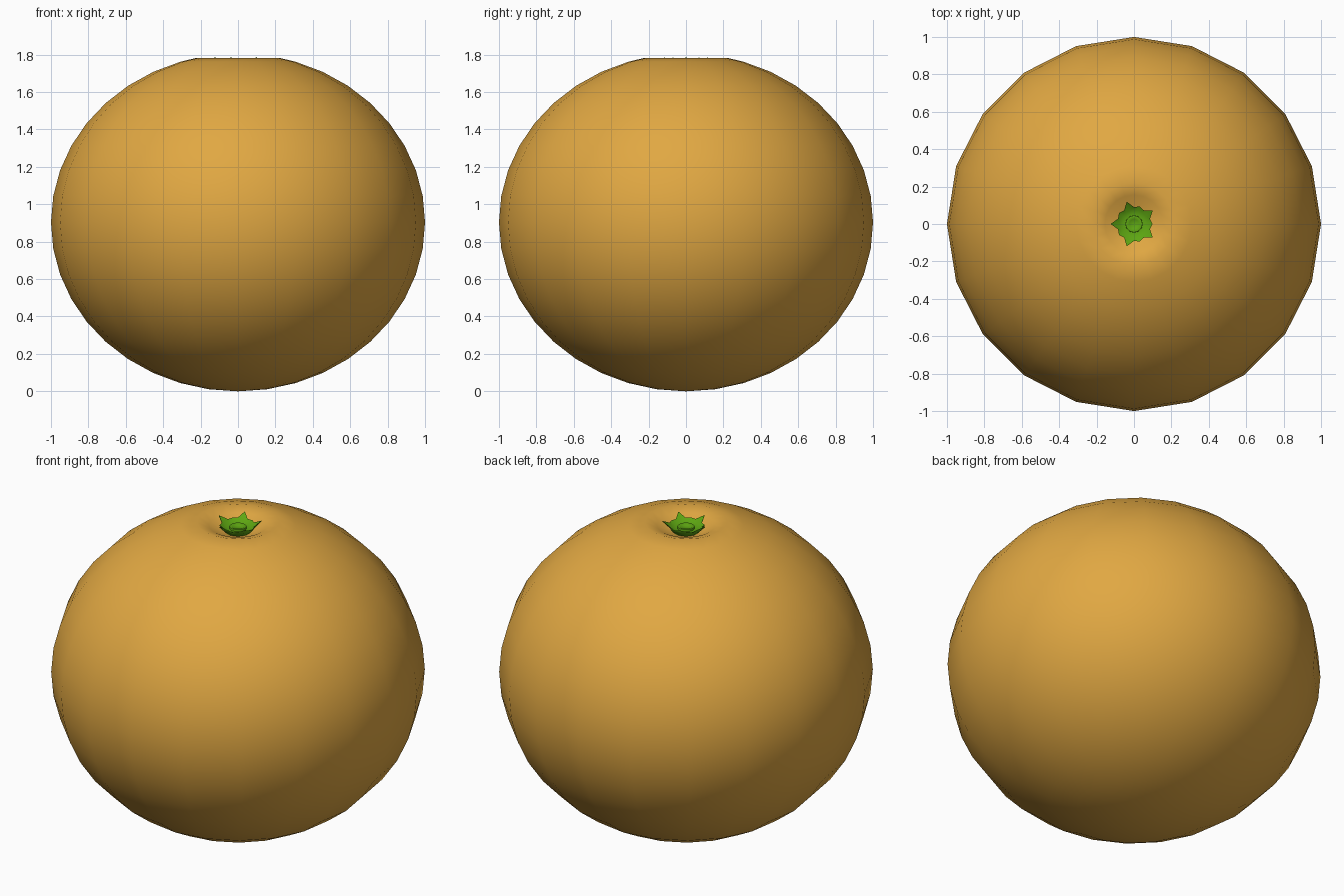
import bpy, bmesh, math

if "Cube" in bpy.data.objects:
    bpy.data.objects.remove(bpy.data.objects["Cube"])


def material(name, rgb):
    m = bpy.data.materials.new(name)
    m.diffuse_color = (*rgb, 1)
    m.use_nodes = True
    m.node_tree.nodes["Principled BSDF"].inputs["Base Color"].default_value = m.diffuse_color
    return m


def lathe(name, rings, sides, mat, top_z, bottom_z, angle, start=0.0):
    """Skin rings (functions of the side index giving r, z), from bottom pole to top pole."""
    bm = bmesh.new()
    loops = []
    for ring in rings:
        loop = []
        for i in range(sides):
            r, z = ring(i)
            a = start + 2 * math.pi * i / sides
            loop.append(bm.verts.new((r * math.cos(a), r * math.sin(a), z)))
        loops.append(loop)
    bottom = bm.verts.new((0, 0, bottom_z))
    top = bm.verts.new((0, 0, top_z))
    for i in range(sides):
        j = (i + 1) % sides
        bm.faces.new((bottom, loops[0][j], loops[0][i]))
        bm.faces.new((top, loops[-1][i], loops[-1][j]))
        for lo, hi in zip(loops, loops[1:]):
            bm.faces.new((lo[i], lo[j], hi[j], hi[i]))
    bmesh.ops.recalc_face_normals(bm, faces=bm.faces)
    me = bpy.data.meshes.new(name)
    bm.to_mesh(me)
    bm.free()
    me.materials.append(mat)
    ob = bpy.data.objects.new(name, me)
    bpy.context.collection.objects.link(ob)
    bpy.ops.object.select_all(action='DESELECT')
    ob.select_set(True)
    bpy.context.view_layer.objects.active = ob
    bpy.ops.object.shade_smooth_by_angle(angle=math.radians(angle))
    return ob


def circle(r, z):
    return lambda i: (r, z)


peel = material("orange peel", (0.75, 0.39, 0.055))
green = material("leaf green", (0.11, 0.38, 0.006))

# Fruit: squashed sphere with a dimple at the top
rings = []
for k in range(1, 19):
    t = math.pi * k / 20
    rings.append(circle(math.sin(t), 0.903 * (1 - math.cos(t))))
rings += [circle(0.22, 1.783), circle(0.156, 1.763), circle(0.10, 1.733)]
lathe("fruit", rings, 20, peel, 1.715, 0.0, 60)


# Calyx: shallow cup with five upturned points
def star(dz):
    def ring(i):
        return [(0.125, 1.787 + dz), (0.09, 1.764 + dz),
                (0.099, 1.762 + dz), (0.09, 1.764 + dz)][i % 4]
    return ring


lathe("calyx", [circle(0.07, 1.728), star(-0.004), star(0),
                circle(0.075, 1.750), circle(0.05, 1.744)],
      20, green, 1.743, 1.722, 60, math.pi)

# Stem scar: small button with a hollow centre
lathe("stem_scar", [circle(0.046, 1.735), circle(0.045, 1.756),
                    circle(0.038, 1.759), circle(0.025, 1.751)],
      20, green, 1.748, 1.73, 60)
